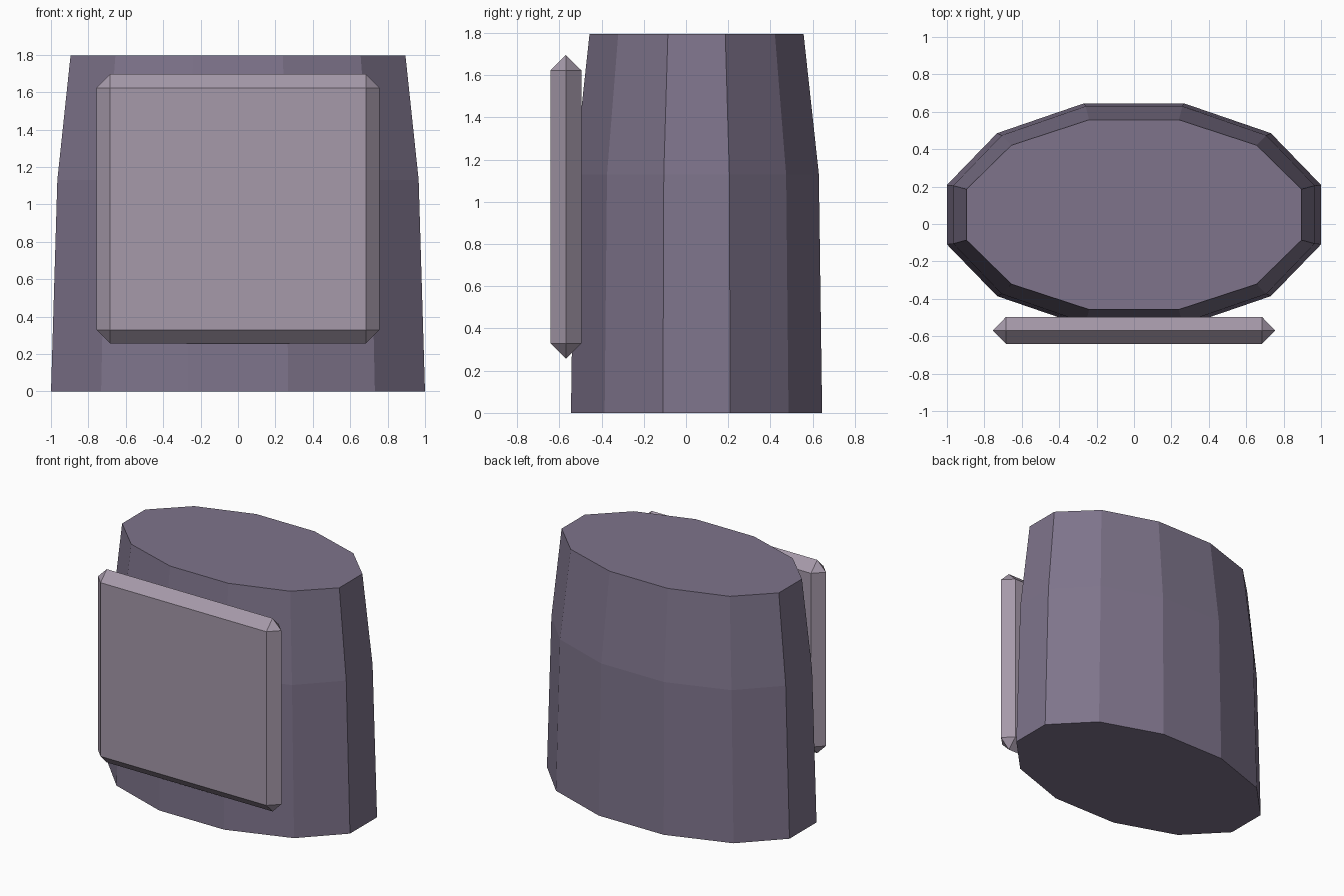
import bpy, bmesh
from math import cos, sin, radians
from mathutils import Matrix

if "Cube" in bpy.data.objects:
    bpy.data.objects.remove(bpy.data.objects["Cube"])


def finish(bm, name, color):
    bmesh.ops.recalc_face_normals(bm, faces=bm.faces[:])
    mesh = bpy.data.meshes.new(name)
    bm.to_mesh(mesh)
    bm.free()
    mat = bpy.data.materials.new(name + "_material")
    mat.diffuse_color = (*color, 1)
    mat.use_nodes = True
    mat.node_tree.nodes["Principled BSDF"].inputs["Base Color"].default_value = mat.diffuse_color
    mesh.materials.append(mat)
    obj = bpy.data.objects.new(name, mesh)
    bpy.context.collection.objects.link(obj)


# Body: tapering twelve-sided oval, one ring per (z, x radius, y radius)
SIDES = 12
bm = bmesh.new()
rings = []
for z, rx, ry in [(0, 1.035, 0.616), (1.13, 1.0, 0.60), (1.795, 0.927, 0.525)]:
    angles = [radians(15 + 360 * i / SIDES) for i in range(SIDES)]
    rings.append([bm.verts.new((rx * cos(a), 0.05 + ry * sin(a), z)) for a in angles])
for low, high in zip(rings, rings[1:]):
    for i in range(SIDES):
        j = (i + 1) % SIDES
        bm.faces.new((low[i], low[j], high[j], high[i]))
bm.faces.new(rings[0][::-1])
bm.faces.new(rings[-1])
finish(bm, "body", (0.21, 0.175, 0.26))

# Front panel: slab chamfered through half its thickness
thickness = 0.146
bm = bmesh.new()
bmesh.ops.create_cube(bm, size=1, matrix=Matrix.Translation((0, -0.569, 0.976))
                      @ Matrix.Diagonal((1.512, thickness, 1.44, 1)))
bmesh.ops.bevel(bm, geom=bm.edges[:], offset=thickness / 2 - 0.0002,
                segments=1, affect='EDGES')
bmesh.ops.remove_doubles(bm, verts=bm.verts[:], dist=0.002)
finish(bm, "front_panel", (0.38, 0.32, 0.40))
